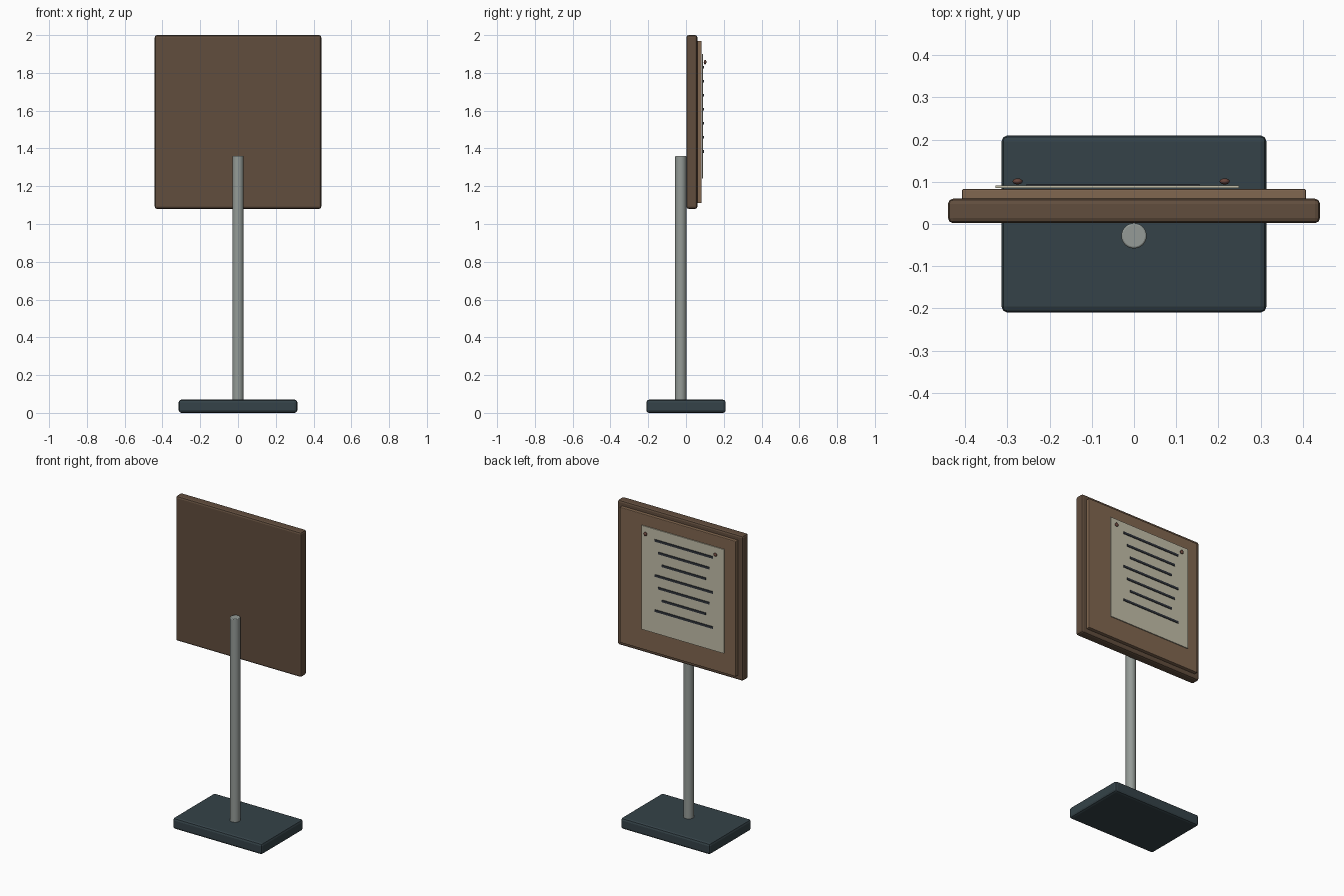
import bpy
import math

if "Cube" in bpy.data.objects:
    bpy.data.objects.remove(bpy.data.objects["Cube"])


def material(name, rgb):
    m = bpy.data.materials.new(name)
    m.diffuse_color = (*rgb, 1)
    m.use_nodes = True
    m.node_tree.nodes["Principled BSDF"].inputs["Base Color"].default_value = m.diffuse_color
    return m


IRON = material("dark_iron", (0.035, 0.055, 0.065))
STEEL = material("grey_steel", (0.30, 0.33, 0.31))
WOOD = material("dark_wood", (0.12, 0.075, 0.047))
CORK = material("light_wood", (0.22, 0.135, 0.08))
PAPER = material("paper", (0.55, 0.52, 0.40))
INK = material("ink", (0.03, 0.035, 0.045))
RUST = material("rust", (0.14, 0.06, 0.045))


def finish(name, mat, bevel=0.0, segments=2):
    ob = bpy.context.object
    ob.name = name
    ob.data.materials.append(mat)
    bpy.ops.object.transform_apply(location=False, rotation=True, scale=True)
    if bevel:
        mod = ob.modifiers.new("bevel", 'BEVEL')
        mod.width, mod.segments = bevel, segments
        mod.limit_method = 'ANGLE'
        mod.angle_limit = math.radians(40)
    return ob


def box(name, x, y, z, mat, bevel=0.0):
    """Box from (min, max) ranges on each axis."""
    ranges = (x, y, z)
    bpy.ops.mesh.primitive_cube_add(size=1, location=[(a + b) / 2 for a, b in ranges])
    bpy.context.object.scale = [b - a for a, b in ranges]
    return finish(name, mat, bevel)


# Foot plate and round post behind the board
box("base_plate", (-0.314, 0.314), (-0.21, 0.21), (0, 0.07), IRON, 0.014)
bpy.ops.mesh.primitive_cylinder_add(vertices=28, radius=0.03, depth=1.30,
                                    location=(0, -0.028, 0.71))
finish("post", STEEL, 0.004)
bpy.ops.object.shade_smooth_by_angle(angle=math.radians(35))

# Backing board with thinner display panel
box("backing_board", (-0.441, 0.441), (0.002, 0.06), (1.08, 2.0), WOOD, 0.012)
box("display_panel", (-0.408, 0.408), (0.058, 0.083), (1.11, 1.97), CORK, 0.004)

# Notice sheet, off centre on the panel
box("notice_sheet", (-0.329, 0.249), (0.085, 0.091), (1.24, 1.90), PAPER)

# Printed lines in three repeating lengths
for i in range(7):
    half = (0.205, 0.18, 0.155)[i % 3]
    z = 1.83 - 0.0743 * i
    box(f"text_line_{i + 1}", (-0.05 - half, -0.05 + half), (0.09, 0.095),
        (z - 0.007, z + 0.007), INK)

# Flattened pin heads at the upper corners
for i, x in enumerate((-0.276, 0.215)):
    bpy.ops.mesh.primitive_uv_sphere_add(segments=16, ring_count=8, radius=0.012,
                                         location=(x, 0.101, 1.857))
    bpy.context.object.scale = (1, 0.6, 1)
    finish(f"pin_{i + 1}", RUST)
    bpy.ops.object.shade_smooth()
